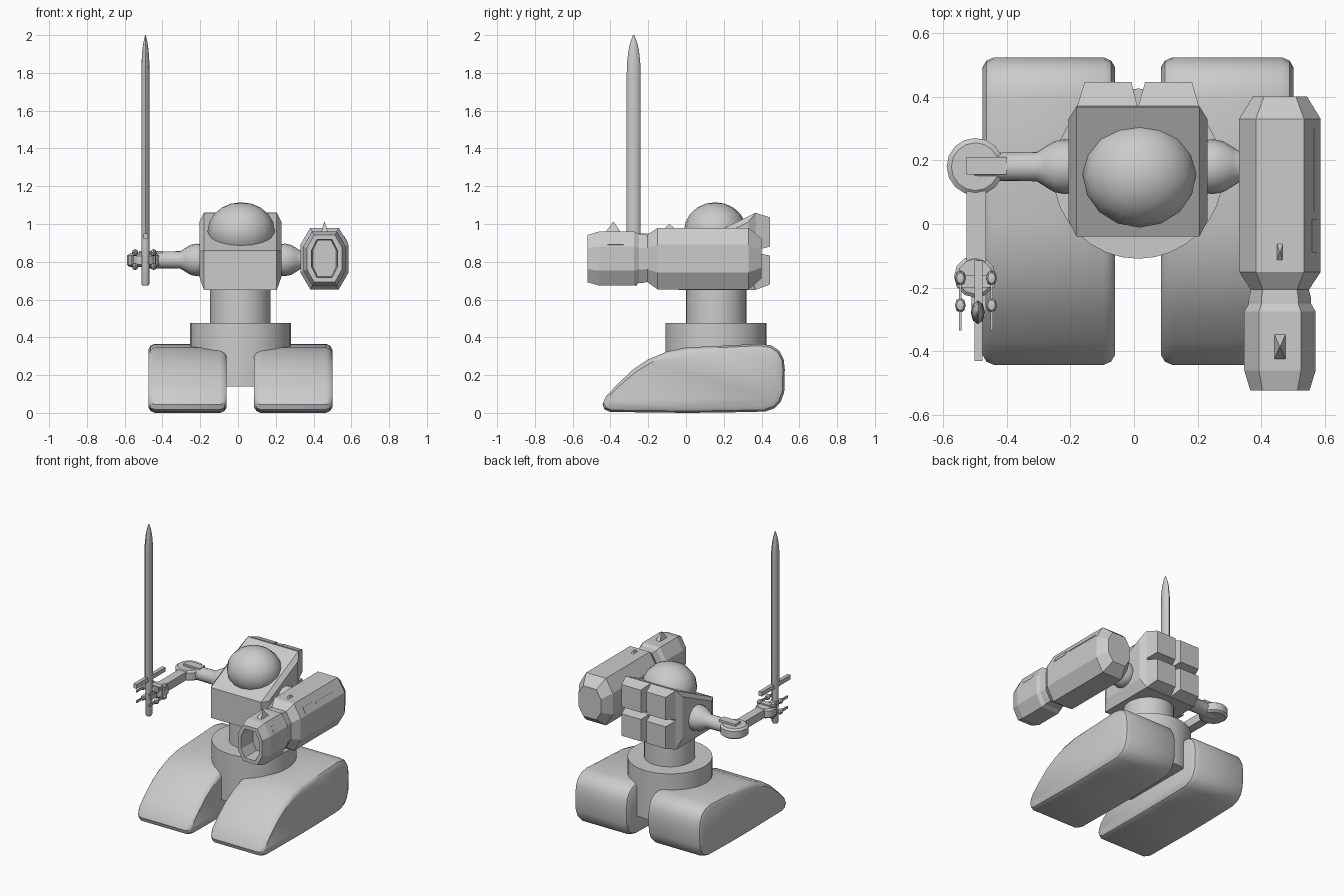
import bpy, bmesh, math
from mathutils import Matrix

if "Cube" in bpy.data.objects:
    bpy.data.objects.remove(bpy.data.objects["Cube"])

grey = bpy.data.materials.new("plain grey")
grey.diffuse_color = (0.6, 0.6, 0.6, 1)
grey.use_nodes = True
grey.node_tree.nodes["Principled BSDF"].inputs["Base Color"].default_value = grey.diffuse_color


def finish(name, bm, angle=35):
    bmesh.ops.recalc_face_normals(bm, faces=bm.faces[:])
    me = bpy.data.meshes.new(name)
    bm.to_mesh(me)
    bm.free()
    ob = bpy.data.objects.new(name, me)
    bpy.context.collection.objects.link(ob)
    me.materials.append(grey)
    me.shade_smooth()
    me.set_sharp_from_angle(angle=math.radians(angle))
    return ob


def loft(name, rings, angle=35):
    """Skin a list of equal-length point rings and cap both ends."""
    bm = bmesh.new()
    rows = [[bm.verts.new(p) for p in r] for r in rings]
    n = len(rows[0])
    for a, b in zip(rows, rows[1:]):
        for i in range(n):
            bm.faces.new((a[i], a[(i + 1) % n], b[(i + 1) % n], b[i]))
    bm.faces.new(rows[0])
    bm.faces.new(rows[-1])
    return finish(name, bm, angle)


def turned(name, profile, center, axis="z", n=32, sx=1, sy=1, angle=35):
    """Stack circles of (position, radius) along an axis."""
    cx, cy, cz = center
    rings = []
    for t, r in profile:
        ring = []
        for i in range(n):
            a = 2 * math.pi * i / n
            u, v = r * sx * math.cos(a), r * sy * math.sin(a)
            ring.append({"z": (cx + u, cy + v, t), "x": (t, cy + u, cz + v),
                         "y": (cx + u, t, cz + v)}[axis])
        rings.append(ring)
    return loft(name, rings, angle)


def box(name, x, y, z, tilt=0):
    bm = bmesh.new()
    c = [(a + b) / 2 for a, b in (x, y, z)]
    s = [b - a for a, b in (x, y, z)]
    m = Matrix.Translation(c) @ Matrix.Rotation(tilt, 4, "Y") @ Matrix.Diagonal((*s, 1))
    bmesh.ops.create_cube(bm, size=1, matrix=m)
    return finish(name, bm)


def ball(name, c, r, u=16, v=10, angle=60):
    bm = bmesh.new()
    bmesh.ops.create_uvsphere(bm, u_segments=u, v_segments=v, radius=1,
                              matrix=Matrix.Translation(c) @ Matrix.Diagonal((*r, 1)))
    return finish(name, bm, angle)


# Feet: wedge profile with chamfered side rims
FOOT = [(-.40, .005), (-.432, .018), (-.442, .045), (-.425, .085), (-.36, .155),
        (-.28, .23), (-.2, .283), (-.1, .325), (0, .346), (.2, .356), (.40, .366),
        (.455, .356), (.495, .328), (.517, .285), (.523, .23), (.52, .11),
        (.50, .055), (.47, .025), (.42, .007), (.2, .002), (0, 0)]
for side, x0, x1 in (("left", -.475, -.06), ("right", .085, .50)):
    rings = []
    for x, inset in ((x0, .03), (x0 + .012, .01), (x0 + .035, 0),
                     (x1 - .035, 0), (x1 - .012, .01), (x1, .03)):
        ky, kz = 1 - inset / .48, 1 - inset / .18
        rings.append([(x, .04 + (y - .04) * ky, .18 + (z - .18) * kz) for y, z in FOOT])
    loft(side + "_foot", rings)

# Hips and waist
turned("hip_ring", [(.14, .267), (.475, .267)], (.013, .158, 0))
turned("waist", [(.47, .16), (.67, .16)], (.013, .16, 0))

# Torso: slanted-top block with raised side panels
BODY = [(-.04, .65), (-.04, .86), (.37, 1.06), (.37, .65)]
SIDE = [(.01, .72), (.01, .855), (.33, 1.01), (.33, .72)]
loft("torso", [[(x, y, z) for y, z in p] for x, p in
               ((-.205, SIDE), (-.18, BODY), (.205, BODY), (.23, SIDE))], 10)

# Four tapered blocks on the back
for x0, x1, u0, u1 in ((-.18, .012, -.155, -.008), (.012, .205, .035, .182)):
    for z0, z1, w0, w1 in ((.65, .85, .68, .832), (.86, 1.06, .88, 1.035)):
        loft("back_block", [
            [(x0, .365, z0), (x1, .365, z0), (x1, .365, z1), (x0, .365, z1)],
            [(u0, .445, w0), (u1, .445, w0), (u1, .445, w1), (u0, .445, w1)]], 10)

# Head dome
ball("head_dome", (.017, .155, .962), (.178, .166, .153))

# Shoulders and upper arms
for name, s, c, end in (("left", -1, 0, .5), ("right", 1, .03, .36)):
    turned(name + "_upper_arm",
           [(c + s * t, r) for t, r in ((.16, .07), (.19, .083), (.22, .086), (.25, .08),
                                        (.28, .062), (.305, .046), (end, .044))],
           (0, .18, .81), "x", 20)

# Left elbow, forearm and wrist
turned("elbow_disc", [(.772, .075), (.783, .09), (.832, .09), (.843, .075)],
       (-.498, .18, 0), n=16)
box("elbow_bar", (-.525, -.40), (.155, .21), (.80, .858))
box("forearm", (-.526, -.465), (-.13, .13), (.782, .838))
turned("wrist_disc", [(.775, .055), (.785, .066), (.83, .066), (.84, .055)],
       (-.499, -.165, 0), n=12)

# Fingers: thin rods with knuckles
for x in (-.545, -.447):
    for z in (.775, .848):
        box("finger_rod", (x - .004, x + .004), (-.335, -.15), (z - .008, z + .008))
        for y in (-.17, -.255):
            ball("knuckle", (x, y, z), (.017, .024, .019), 8, 4, 30)
box("palm_bar", (-.555, -.437), (-.20, -.16), (.775, .848))
box("palm_grip", (-.51, -.465), (-.29, -.19), (.79, .83))

# Sword
turned("sword_handle", [(.675, .017), (.685, .022), (.94, .022)], (-.49, -.277, 0), n=12)
box("sword_guard", (-.501, -.476), (-.43, -.115), (.92, .95))
turned("sword_blade", [(.93, 1), (1.80, 1), (1.86, .93), (1.92, .75), (1.96, .5), (2.0, .1)],
       (-.49, -.277, 0), n=8, sx=.022, sy=.037, angle=50)

# Arm cannon: octagonal sections along y, folding back into a bore
OCT = [(.59, 1), (1, .45), (1, -.45), (.59, -1), (-.59, -1), (-1, -.45), (-1, .45), (-.59, 1)]
SECTIONS = [(.40, .085, .105), (.33, .128, .163), (-.15, .128, .163), (-.205, .092, .125),
            (-.21, .092, .125), (-.235, .098, .13), (-.25, .098, .13), (-.275, .112, .143),
            (-.46, .112, .143), (-.522, .093, .125), (-.522, .068, .10), (-.40, .062, .095)]
loft("arm_cannon", [[(.458 + a * u, y, .817 + b * v) for u, v in OCT]
                    for y, a, b in SECTIONS], 15)

# Sights on top of the cannon
for y0, y1, z0, zt, w in ((-.43, -.34, .95, 1.01, .02), (-.125, -.05, .97, .998, .012)):
    m = y0 + (y1 - y0) * .5
    loft("cannon_sight", [
        [(.458 - w, y0, z0), (.458 + w, y0, z0), (.458 + w, y1, z0), (.458 - w, y1, z0)],
        [(.456, m - .003, zt), (.46, m - .003, zt), (.46, m + .003, zt), (.456, m + .003, zt)]], 10)

# Thin plates on the cannon's outer upper bevel
for y0, y1, x, z, h in ((-.415, -.33, .551, .908, .045), (-.09, .015, .568, .918, .045),
                        (.04, .30, .566, .921, .012)):
    box("cannon_plate", (x - .004, x + .004), (y0, y1), (z - h / 2, z + h / 2), -.52)
